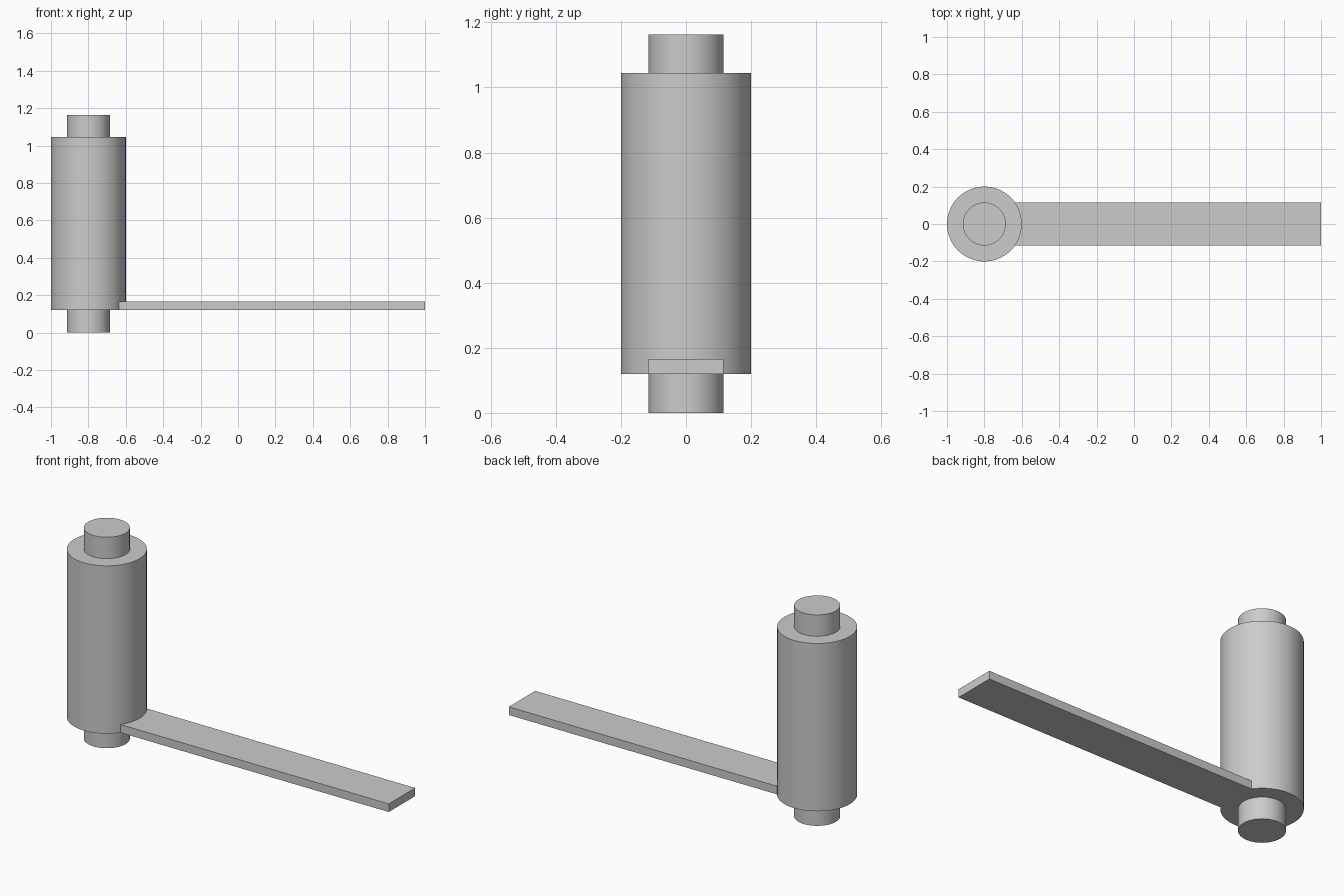
import bpy

cube = bpy.data.objects.get("Cube")
if cube:
    bpy.data.objects.remove(cube, do_unlink=True)

GREY = (0.6, 0.6, 0.6, 1.0)
AXIS_X = -0.8
BARREL_BOTTOM, BARREL_TOP, PIN_TOP = 0.12, 1.045, 1.163
PIN_RADIUS = 0.115

metal = bpy.data.materials.new("plain grey")
metal.use_nodes = True
metal.diffuse_color = GREY
metal.node_tree.nodes["Principled BSDF"].inputs["Base Color"].default_value = GREY


def cylinder(name, radius, low, high):
    bpy.ops.mesh.primitive_cylinder_add(
        vertices=64, radius=radius, depth=high - low,
        location=(AXIS_X, 0, (low + high) / 2))
    part = bpy.context.object
    part.name = name
    part.data.materials.append(metal)
    bpy.ops.object.shade_smooth_by_angle()
    return part


# Hinge barrel with a pin stub at each end
barrel = cylinder("hinge_barrel", 0.2, BARREL_BOTTOM, BARREL_TOP)
cylinder("lower_pin", PIN_RADIUS, 0, BARREL_BOTTOM)
cylinder("upper_pin", PIN_RADIUS, BARREL_TOP, PIN_TOP)

# Flat arm, flush with the barrel's underside
arm_height = 0.045
arm_length = 1 - AXIS_X
bpy.ops.mesh.primitive_cube_add(
    size=1, location=(AXIS_X + arm_length / 2, 0, BARREL_BOTTOM + arm_height / 2))
arm = bpy.context.object
arm.name = "flat_arm"
arm.scale = (arm_length, 2 * PIN_RADIUS, arm_height)
bpy.ops.object.transform_apply(location=False, rotation=False, scale=True)
arm.data.materials.append(metal)

# Trim the arm's inner end to the curve of the barrel
trim = arm.modifiers.new("fit_to_barrel", 'BOOLEAN')
trim.operation = 'DIFFERENCE'
trim.solver = 'EXACT'
trim.object = barrel
bpy.ops.object.modifier_apply(modifier=trim.name)
